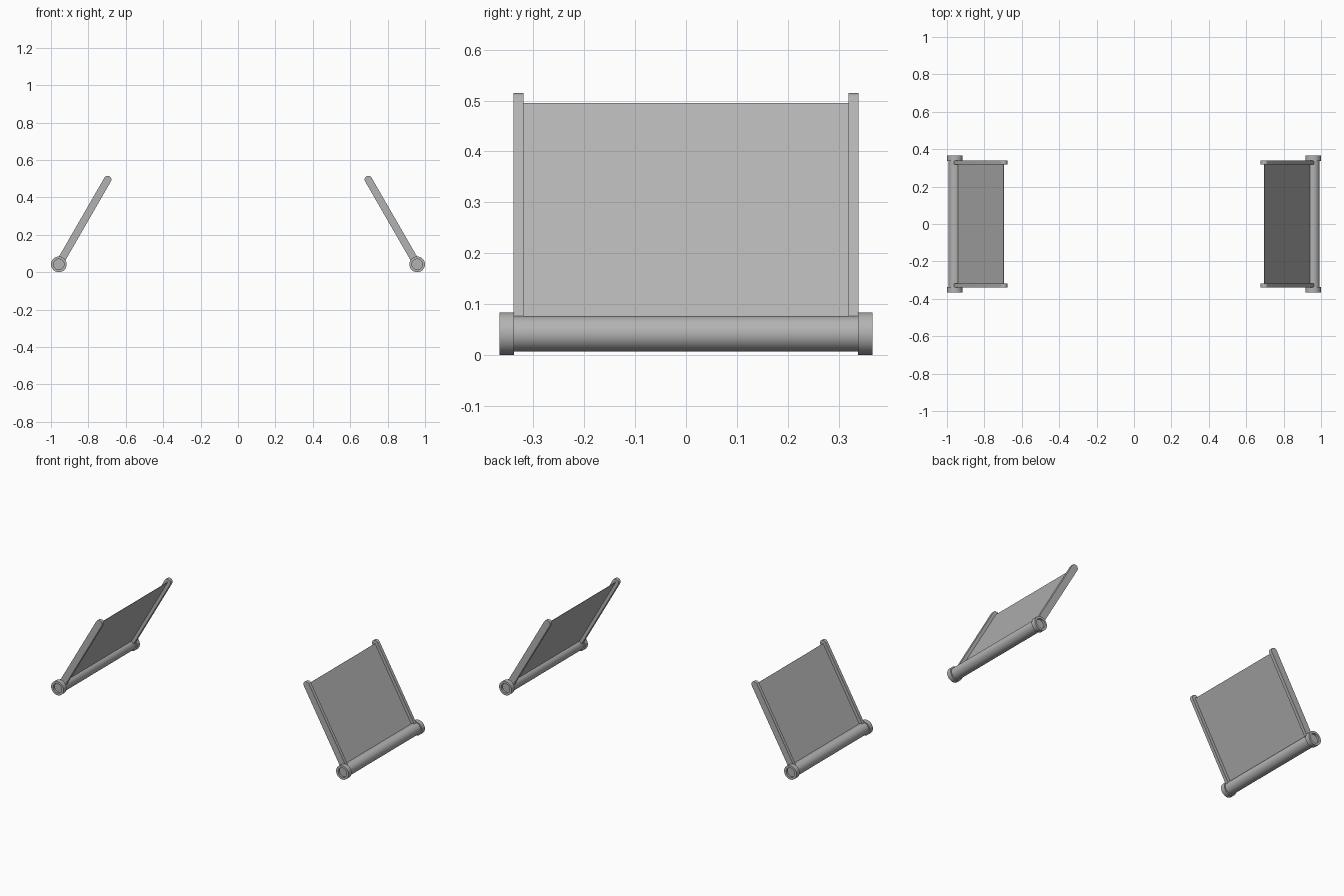
import bpy, bmesh, math
from mathutils import Vector

if "Cube" in bpy.data.objects:
    bpy.data.objects.remove(bpy.data.objects["Cube"])

R_COLLAR, R_TUBE, R_BAR = 0.042, 0.035, 0.02
PIVOT = Vector((1 - R_COLLAR, 0, R_COLLAR))
TIP = Vector((0.697, 0, 0.495))

grey = bpy.data.materials.new("dark_grey")
grey.diffuse_color = (0.45, 0.45, 0.45, 1)
grey.use_nodes = True
grey.node_tree.nodes["Principled BSDF"].inputs["Base Color"].default_value = grey.diffuse_color


def finish(name, bm):
    bmesh.ops.recalc_face_normals(bm, faces=bm.faces)
    me = bpy.data.meshes.new(name)
    bm.to_mesh(me)
    bm.free()
    me.materials.append(grey)
    ob = bpy.data.objects.new(name, me)
    bpy.context.collection.objects.link(ob)
    bpy.context.view_layer.objects.active = ob
    ob.select_set(True)
    bpy.ops.object.shade_smooth_by_angle(angle=math.radians(35))
    ob.select_set(False)
    return ob


def lathe(name, profile, x, z, n=32):
    """Revolve (radius, y) points around a line parallel to y."""
    bm = bmesh.new()
    rings = [[bm.verts.new((x + r * math.cos(2 * math.pi * i / n), y,
                            z + r * math.sin(2 * math.pi * i / n)))
              for i in range(n)] for r, y in profile]
    for a, b in zip(rings, rings[1:]):
        for i in range(n):
            j = (i + 1) % n
            bm.faces.new((a[i], a[j], b[j], b[i]))
    bm.faces.new(rings[0])
    bm.faces.new(rings[-1])
    return finish(name, bm)


def extrude_y(name, outline, y0, y1):
    """Extrude an outline lying in the xz plane along y."""
    bm = bmesh.new()
    a = [bm.verts.new((p.x, y0, p.z)) for p in outline]
    b = [bm.verts.new((p.x, y1, p.z)) for p in outline]
    bm.faces.new(a)
    bm.faces.new(b)
    for i in range(len(a)):
        j = (i + 1) % len(a)
        bm.faces.new((a[i], a[j], b[j], b[i]))
    return finish(name, bm)


for side, s in (("left", -1), ("right", 1)):
    base = Vector((s * PIVOT.x, 0, PIVOT.z))
    tip = Vector((s * TIP.x, 0, TIP.z))
    along = (tip - base).normalized()
    across = Vector((along.z, 0, -along.x))

    # roller tube along the foot
    lathe(side + "_roller", [(R_TUBE, -0.34), (R_TUBE, 0.34)], base.x, base.z)

    # thin panel held at the centre of the side rails
    h = across * 0.001
    extrude_y(side + "_panel", [base + h, tip + h, tip - h, base - h], -0.325, 0.325)

    # slot-shaped side rails and recessed end collars
    for end, e in (("front", -1), ("back", 1)):
        outline = []
        for centre, start in ((tip, 0), (base, math.pi)):
            for i in range(13):
                t = start + math.pi * i / 12
                outline.append(centre + R_BAR * (across * math.cos(t) + along * math.sin(t)))
        extrude_y(f"{side}_{end}_rail", outline, e * 0.319, e * 0.339)
        lathe(f"{side}_{end}_collar",
              [(R_COLLAR, e * 0.338), (R_COLLAR, e * 0.366),
               (0.028, e * 0.366), (0.028, e * 0.354)], base.x, base.z)
